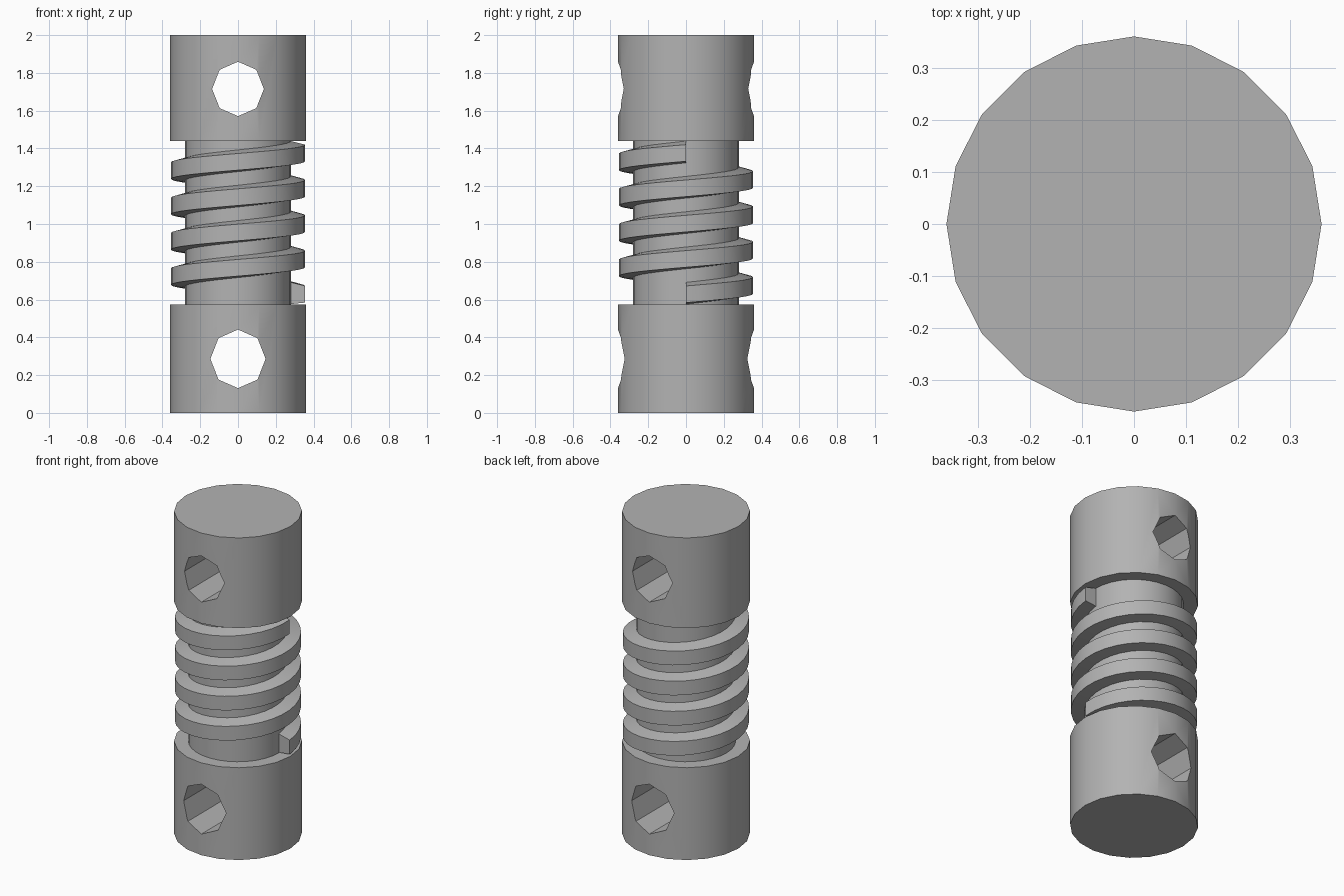
import bpy
import bmesh
import math

cube = bpy.data.objects.get("Cube")
if cube:
    bpy.data.objects.remove(cube, do_unlink=True)

RADIUS = 0.36
CORE_RADIUS = 0.28
LOWER_TOP, UPPER_BOTTOM, HEIGHT = 0.573, 1.44, 2.0

grey = bpy.data.materials.new("plain grey")
grey.use_nodes = True
colour = (0.45, 0.45, 0.45, 1)
grey.diffuse_color = colour
grey.node_tree.nodes["Principled BSDF"].inputs["Base Color"].default_value = colour


def smooth(obj):
    bpy.ops.object.select_all(action="DESELECT")
    obj.select_set(True)
    bpy.context.view_layer.objects.active = obj
    bpy.ops.object.shade_smooth_by_angle(angle=math.radians(30))


def cylinder(name, radius, bottom, top, sides=20):
    bpy.ops.mesh.primitive_cylinder_add(
        vertices=sides, radius=radius, depth=top - bottom,
        location=(0, 0, (bottom + top) / 2))
    obj = bpy.context.object
    obj.name = name
    obj.data.materials.append(grey)
    return obj


def drill(obj, z, half_width, half_height):
    """Cut an eight-sided hole through the block from front to back."""
    bpy.ops.mesh.primitive_cylinder_add(
        vertices=8, radius=1, depth=1, location=(0, 0, z),
        rotation=(math.pi / 2, 0, 0))
    cutter = bpy.context.object
    cutter.scale = (half_width, half_height, 1)
    cutter.hide_render = True
    cut = obj.modifiers.new("cross hole", "BOOLEAN")
    cut.operation = "DIFFERENCE"
    cut.solver = "EXACT"
    cut.object = cutter
    bpy.context.view_layer.objects.active = obj
    bpy.ops.object.modifier_apply(modifier=cut.name)
    bpy.data.objects.remove(cutter, do_unlink=True)


def helical_ridge(name, profile, turns, pitch, steps):
    """Sweep a closed (radius, height) profile up a helix and cap its ends."""
    bm = bmesh.new()
    rings = []
    for i in range(turns * steps + 1):
        angle = math.tau * i / steps
        rings.append([bm.verts.new((r * math.cos(angle), r * math.sin(angle),
                                    z + pitch * i / steps)) for r, z in profile])
    n = len(profile)
    for a, b in zip(rings, rings[1:]):
        for k in range(n):
            m = (k + 1) % n
            bm.faces.new((a[k], a[m], b[m], b[k]))
    bm.faces.new(rings[0])
    bm.faces.new(rings[-1])
    bmesh.ops.recalc_face_normals(bm, faces=bm.faces)
    mesh = bpy.data.meshes.new(name)
    bm.to_mesh(mesh)
    bm.free()
    mesh.materials.append(grey)
    obj = bpy.data.objects.new(name, mesh)
    bpy.context.collection.objects.link(obj)
    return obj


# End blocks with cross holes
lower_block = cylinder("lower_block", RADIUS, 0, LOWER_TOP)
drill(lower_block, 0.286, 0.146, 0.155)
upper_block = cylinder("upper_block", RADIUS, UPPER_BOTTOM, HEIGHT)
drill(upper_block, 1.715, 0.137, 0.144)

# Shaft between the blocks, and the thread wound around it
core = cylinder("core_shaft", CORE_RADIUS, LOWER_TOP - 0.02, UPPER_BOTTOM + 0.02, 32)
thread = helical_ridge(
    "screw_thread",
    [(0.26, 0.574), (0.355, 0.584), (0.355, 0.672), (0.26, 0.696)],
    turns=4, pitch=0.187, steps=32)

for part in (lower_block, upper_block, core, thread):
    smooth(part)
